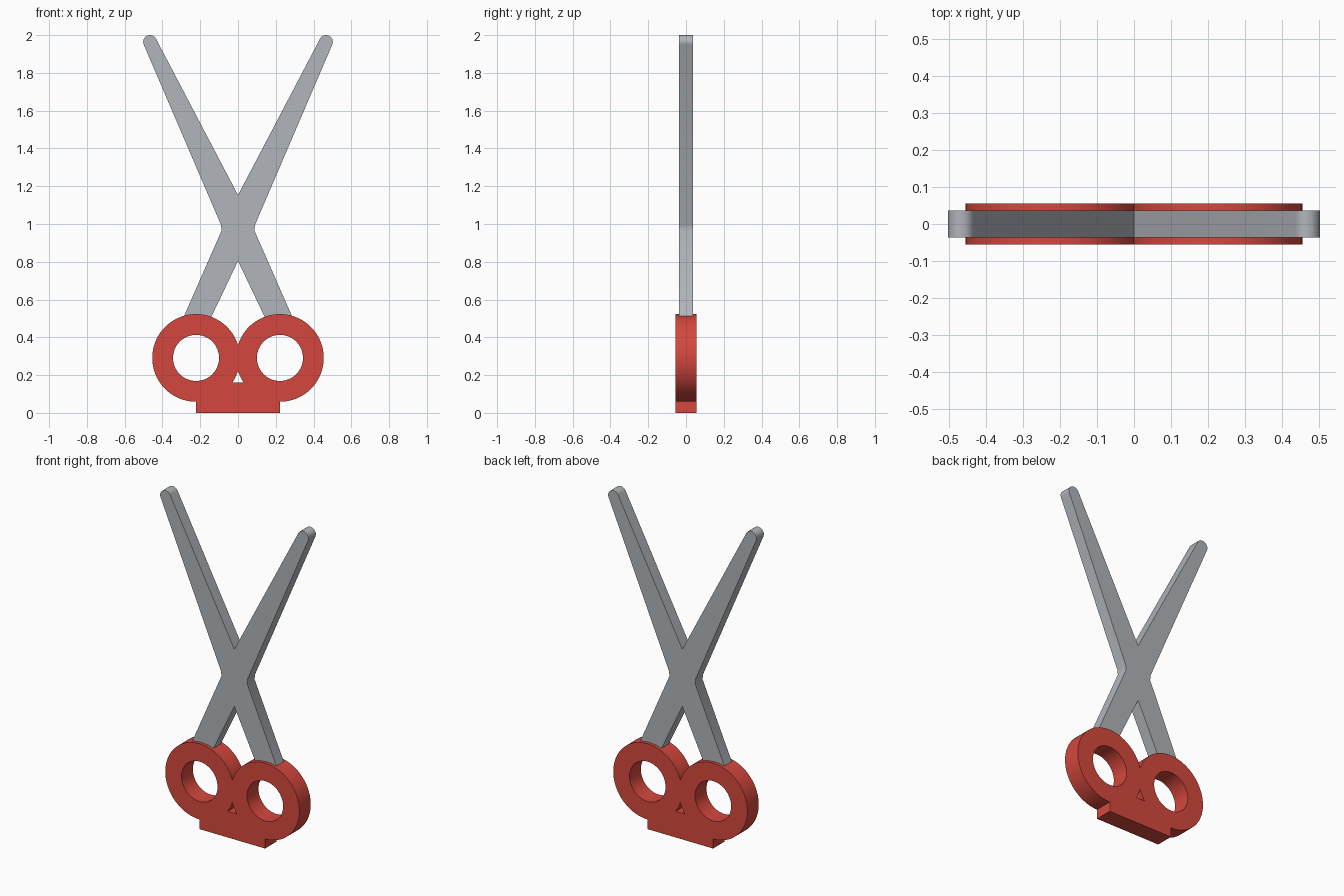
import bpy, bmesh, math

if "Cube" in bpy.data.objects:
    bpy.data.objects.remove(bpy.data.objects["Cube"])


def material(name, rgb):
    m = bpy.data.materials.new(name)
    m.diffuse_color = (*rgb, 1)
    m.use_nodes = True
    m.node_tree.nodes["Principled BSDF"].inputs["Base Color"].default_value = m.diffuse_color
    return m


STEEL = material("steel grey", (0.44, 0.46, 0.49))
RED = material("handle red", (0.66, 0.064, 0.047))


def arc(cx, cz, r, a0, a1, n):
    """Points along an arc, angles in degrees."""
    angles = [math.radians(a0 + (a1 - a0) * i / n) for i in range(n + 1)]
    return [(cx + r * math.cos(a), cz + r * math.sin(a)) for a in angles]


def mirrored(half):
    """Close a right-hand outline with its left-hand mirror image."""
    return half + [(-x, z) for x, z in reversed(half) if abs(x) > 1e-5]


def plate(name, outlines, half_depth, mat):
    """Extrude filled outlines (holes included) and stand them upright."""
    cu = bpy.data.curves.new(name, 'CURVE')
    cu.dimensions = '2D'
    cu.fill_mode = 'BOTH'
    cu.extrude = half_depth
    for pts in outlines:
        s = cu.splines.new('POLY')
        s.points.add(len(pts) - 1)
        for p, (x, z) in zip(s.points, pts):
            p.co = (x, z, 0, 1)
        s.use_cyclic_u = True
    ob = bpy.data.objects.new(name, cu)
    ob.rotation_euler.x = math.pi / 2
    bpy.context.collection.objects.link(ob)
    bpy.ops.object.select_all(action='DESELECT')
    ob.select_set(True)
    bpy.context.view_layer.objects.active = ob
    bpy.ops.object.convert(target='MESH')
    ob = bpy.context.object
    # weld caps to the rim
    bm = bmesh.new()
    bm.from_mesh(ob.data)
    bmesh.ops.remove_doubles(bm, verts=bm.verts, dist=1e-4)
    bmesh.ops.recalc_face_normals(bm, faces=bm.faces)
    bm.to_mesh(ob.data)
    bm.free()
    ob.data.materials.clear()
    ob.data.materials.append(mat)
    bpy.ops.object.shade_smooth_by_angle(angle=math.radians(30))
    return ob


# Crossed blades: crotch, rounded tip, pivot corners, shank, lower crotch
blade_half = ([(0, 1.153)] + arc(0.466, 1.964, 0.036, 152, -23, 16)
              + [(0.09, 0.995), (0.087, 0.965), (0.309, 0.46),
                 (0.164, 0.46), (0, 0.804)])
plate("crossed_blades", [mirrored(blade_half)], 0.036, STEEL)

# Handles: two finger rings joined by a bridge block
RX, RZ, R_OUT, R_IN, BRIDGE = 0.222, 0.291, 0.232, 0.122, 0.16
touch = math.degrees(math.acos(RX / R_OUT))           # where the rings meet
foot = math.degrees(math.asin((RZ - BRIDGE) / R_OUT))  # where they meet the bridge
outer = mirrored(arc(RX, RZ, R_OUT, 180 - touch, -90, 72) + [(RX, 0)])
gap = mirrored(arc(RX, RZ, R_OUT, 180 + touch, 180 + foot, 6))
holes = [arc(s * RX, RZ, R_IN, 0, 354.375, 63) for s in (-1, 1)]
plate("finger_handles", [outer, gap] + holes, 0.055, RED)
